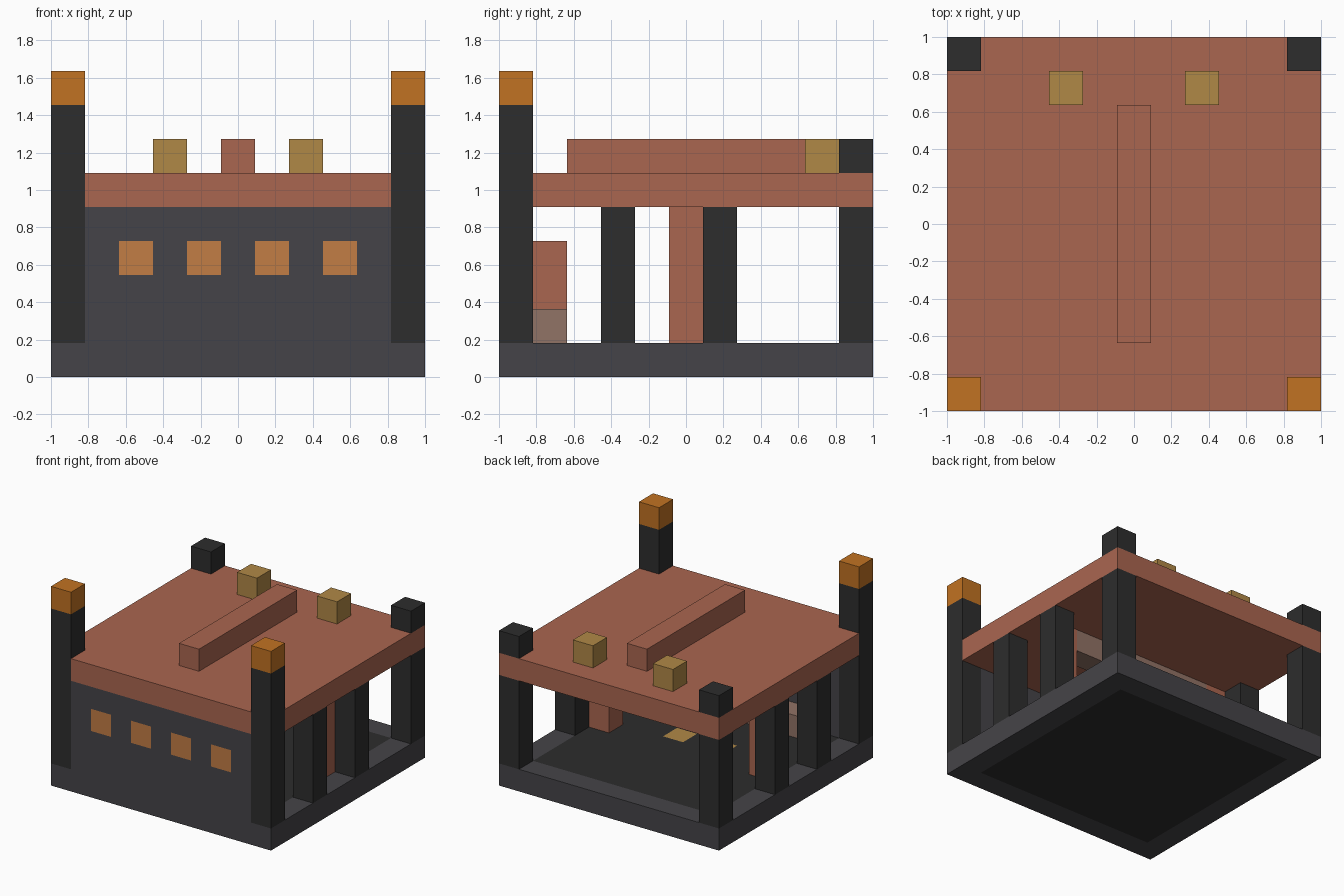
import bpy, bmesh
from mathutils import Vector

default = bpy.data.objects.get("Cube")
if default:
    bpy.data.objects.remove(default, do_unlink=True)

U = 2 / 11  # one building block


def material(name, hexcode):
    rgb = [int(hexcode[i:i + 2], 16) / 255 for i in (0, 2, 4)]
    lin = [c / 12.92 if c <= 0.04045 else ((c + 0.055) / 1.055) ** 2.4 for c in rgb]
    m = bpy.data.materials.new(name)
    m.use_nodes = True
    m.diffuse_color = (*lin, 1)
    bsdf = m.node_tree.nodes["Principled BSDF"]
    bsdf.inputs["Base Color"].default_value = (*lin, 1)
    bsdf.inputs["Roughness"].default_value = 0.9
    return m


CHARCOAL = material("charcoal", "2d2d2d")
STONE = material("grey stone", "454448")
BRICK = material("terracotta", "aa6650")
FLAME = material("lamp orange", "c17222")
GLASS = material("window amber", "c27d45")
GOLD = material("dull gold", "b08846")
TAUPE = material("taupe", "917366")


def finish(name, bm, mats):
    bmesh.ops.recalc_face_normals(bm, faces=bm.faces)
    bmesh.ops.scale(bm, vec=(U, U, U), verts=bm.verts)
    mesh = bpy.data.meshes.new(name)
    bm.to_mesh(mesh)
    bm.free()
    for m in mats:
        mesh.materials.append(m)
    obj = bpy.data.objects.new(name, mesh)
    bpy.context.scene.collection.objects.link(obj)


def block(name, x, y, z, mats, cuts=(), rule=None):
    """Box from (min, max) spans in blocks; cuts are (axis, position) pairs."""
    bm = bmesh.new()
    bmesh.ops.create_cube(bm, size=1)
    for v in bm.verts:
        v.co = Vector([s[0] if c < 0 else s[1] for c, s in zip(v.co, (x, y, z))])
    for axis, pos in cuts:
        normal = Vector((0, 0, 0))
        normal[axis] = 1
        bmesh.ops.bisect_plane(bm, geom=bm.verts[:] + bm.edges[:] + bm.faces[:],
                               plane_co=normal * pos, plane_no=normal)
    if rule:
        bm.normal_update()
        for f in bm.faces:
            f.material_index = rule(f.calc_center_median(), f.normal)
    finish(name, bm, mats)


def pair(name, x, y, z, mat):
    block("left_" + name, x, y, z, [mat])
    block("right_" + name, (-x[1], -x[0]), y, z, [mat])


# Base slab with a dark inner floor and two gold tiles
def floor_rule(c, n):
    if abs(n.z) < 0.5 or max(abs(c.x), abs(c.y)) > 4.5:
        return 0
    tile = n.z > 0 and 0.5 < abs(c.x) < 1.5 and -1.5 < c.y < -0.5
    return 2 if tile else 1


xcuts = [(0, s * p) for s in (-1, 1) for p in (0.5, 1.5, 4.5)]
ycuts = [(1, p) for p in (-4.5, -1.5, -0.5, 4.5)]
block("base", (-5.5, 5.5), (-5.5, 5.5), (0, 1), [STONE, CHARCOAL, GOLD],
      xcuts + ycuts, floor_rule)


# Front wall with four amber windows
def window_rule(c, n):
    in_column = any(abs(abs(c.x) - p) < 0.4 for p in (1, 3))
    return int(abs(n.y) > 0.5 and 3 < c.z < 4 and in_column)


wcuts = [(0, s * p) for s in (-1, 1) for p in (0.5, 1.5, 2.5, 3.5)] + [(2, 3), (2, 4)]
block("front_wall", (-4.5, 4.5), (-5.5, -4.5), (1, 5), [STONE, GLASS], wcuts, window_rule)

# Posts around the edge
EDGE = (4.5, 5.5)
pair("front_tower", EDGE, (-5.5, -4.5), (1, 8), CHARCOAL)
pair("tower_lamp", EDGE, (-5.5, -4.5), (8, 9), FLAME)
pair("side_post_front", EDGE, (-2.5, -1.5), (1, 5), CHARCOAL)
pair("side_post_back", EDGE, (0.5, 1.5), (1, 5), CHARCOAL)
pair("rear_post", EDGE, (4.5, 5.5), (1, 5), CHARCOAL)
pair("rear_post_cap", EDGE, (4.5, 5.5), (6, 7), CHARCOAL)

# Roof slab, notched round the front towers
bm = bmesh.new()
half = [(4.5, -5.5), (4.5, -4.5), (5.5, -4.5), (5.5, 5.5)]
outline = half + [(-x, y) for x, y in reversed(half)]
face = bm.faces.new([bm.verts.new((x, y, 5)) for x, y in outline])
ext = bmesh.ops.extrude_face_region(bm, geom=[face], use_keep_orig=True)
top = [g for g in ext["geom"] if isinstance(g, bmesh.types.BMVert)]
bmesh.ops.translate(bm, vec=(0, 0, 1), verts=top)
finish("roof", bm, [BRICK])

# Roof details
block("roof_ridge", (-0.5, 0.5), (-3.5, 3.5), (6, 7), [BRICK])
pair("roof_lamp", (1.5, 2.5), (3.5, 4.5), (6, 7), GOLD)

# Inner archway
pair("inner_pillar", (3.5, 4.5), (-0.5, 0.5), (1, 5), BRICK)
block("inner_beam", (-3.5, 3.5), (-0.5, 0.5), (4, 5), [TAUPE])

# Bench and seat back behind the front wall
block("bench", (-3.5, 3.5), (-4.5, -3.5), (1, 2), [TAUPE])
block("seat_back", (-0.5, 0.5), (-4.5, -3.5), (2, 4), [BRICK])
